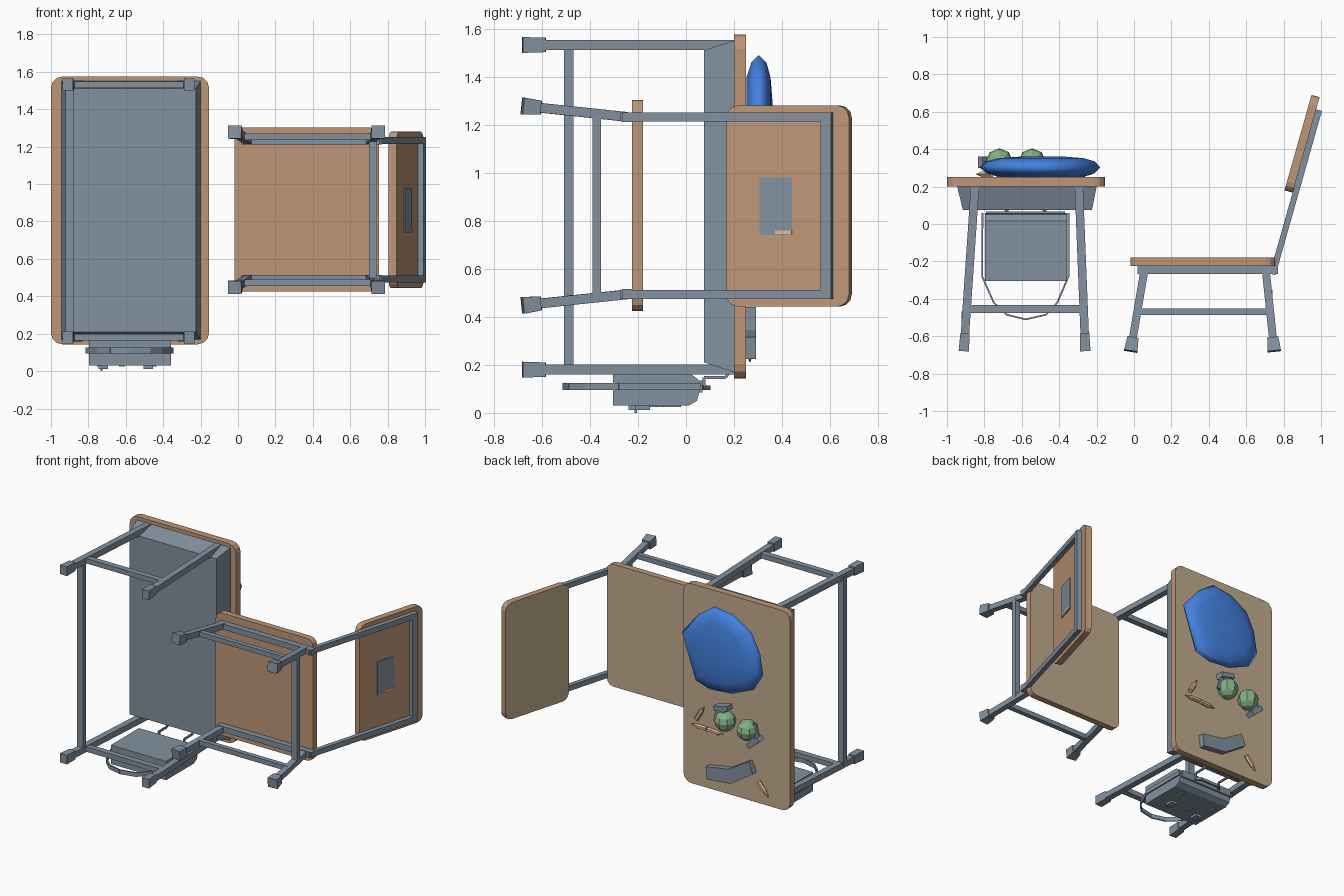
import bpy, bmesh, math
from mathutils import Vector as V

if "Cube" in bpy.data.objects:
    bpy.data.objects.remove(bpy.data.objects["Cube"])


def mat(name, rgb):
    m = bpy.data.materials.new(name)
    m.diffuse_color = [(c / 255 / 12.92 if c < 11 else ((c / 255 + .055) / 1.055) ** 2.4) for c in rgb] + [1]
    m.use_nodes = True
    m.node_tree.nodes["Principled BSDF"].inputs["Base Color"].default_value = m.diffuse_color
    return m


STEEL = mat("steel grey", (130, 145, 159))
BROWN = mat("wood brown", (190, 151, 119))
TAN = mat("wood tan", (194, 172, 141))
BLUE = mat("cloth blue", (68, 130, 225))
GREEN = mat("green", (132, 176, 136))
BRASS = mat("brass", (222, 186, 144))


def finish(name, bm, mats, smooth=False):
    bmesh.ops.recalc_face_normals(bm, faces=bm.faces)
    me = bpy.data.meshes.new(name)
    bm.to_mesh(me)
    bm.free()
    ob = bpy.data.objects.new(name, me)
    bpy.context.collection.objects.link(ob)
    for m in mats:
        me.materials.append(m)
    if smooth:
        for p in me.polygons:
            p.use_smooth = True
    return ob


def loft(name, rings, mats, smooth=False):
    """Closed skin through rings of equal point count, capped at both ends."""
    bm = bmesh.new()
    vs = [[bm.verts.new(p) for p in r] for r in rings]
    n = len(vs[0])
    for a, b in zip(vs, vs[1:]):
        for i in range(n):
            j = (i + 1) % n
            bm.faces.new((a[i], a[j], b[j], b[i]))
    bm.faces.new(vs[0])
    cap = bm.faces.new(vs[-1])
    cap.material_index = len(mats) - 1
    return finish(name, bm, mats, smooth)


def bar(name, p, q, w=.04, h=.04, m=STEEL, hint=(0, 0, 1), flare=1):
    """Square bar; w runs across the hint direction, h along it."""
    p, q = V(p), V(q)
    d = (q - p).normalized()
    s = d.cross(V(hint)).normalized()
    t = s.cross(d)
    ring = lambda c, k: [c + s * w / 2 * a * k + t * h / 2 * b * k for a, b in ((-1, -1), (1, -1), (1, 1), (-1, 1))]
    return loft(name, [ring(p, 1), ring(q, flare)], [m])


def box(name, lo, hi, m=STEEL):
    ring = lambda y: [(lo[0], y, lo[2]), (hi[0], y, lo[2]), (hi[0], y, hi[2]), (lo[0], y, hi[2])]
    return loft(name, [ring(lo[1]), ring(hi[1])], [m])


def board(name, o, U, N, length, z0, z1, thick, r):
    """Rounded board: brown underside and edges, tan upper face."""
    o, U, N = V(o), V(U), V(N)
    pts = []
    for k, (cu, cz) in enumerate(((length - r, z1 - r), (r, z1 - r), (r, z0 + r), (length - r, z0 + r))):
        for i in range(4):
            a = math.pi / 2 * (k + i / 3)
            pts.append((cu + r * math.cos(a), cz + r * math.sin(a)))
    rings = [[o + U * u + N * t + V((0, 0, z)) for u, z in pts] for t in (0, thick)]
    return loft(name, rings, [BROWN, TAN])


X, Y = (1, 0, 0), (0, 1, 0)

# Desk: top, tapered tray, legs, feet and stretchers
board("desk_top", (-1, .2, 0), X, Y, .845, .143, 1.575, .05, .06)
tray = lambda x0, x1, y, z0, z1: [(x0, y, z0), (x1, y, z0), (x1, y, z1), (x0, y, z1)]
loft("desk_tray", [tray(-.945, -.2, .2, .17, 1.55), tray(-.915, -.225, .075, .21, 1.51)], [STEEL])
for z in (.18, 1.532):
    for xa, xb in ((-.85, -.91), (-.295, -.26)):
        at = lambda y: (xa + (xb - xa) * (.2 - y) / .88, y, z)
        bar("desk_leg", at(.2), at(-.62), .045, .042)
        bar("desk_foot", at(-.585), at(-.68), .05, .06, flare=1.1)
    bar("desk_side_stretcher", (-.9, -.455, z), (-.265, -.455, z), .042, .035)
bar("desk_back_stretcher", (-.9, -.488, .18), (-.9, -.488, 1.532), .045, .038, hint=Y)

# Chair: seat, rails, splayed legs, stretchers
board("seat", (-.02, -.225, 0), X, Y, .775, .425, 1.303, .045, .05)
for s in (-1, 1):
    zz = lambda d: .863 + s * d
    bar("seat_rail", (.02, -.246, zz(.368)), (.77, -.246, zz(.368)), .042, .04)
    for xa, xb in ((.055, -.018), (.705, .75)):
        at = lambda k: (xa + (xb - xa) * k, -.25 - .43 * k, zz(.37 + .045 * k))
        bar("chair_leg", at(0), at(.88), .042, .04)
        bar("chair_foot", at(.83), at(1), .06, .058, flare=1.2)
    bar("chair_side_stretcher", (.02, -.47, zz(.39)), (.73, -.47, zz(.39)), .034, .034)
bar("chair_back_stretcher", (.72, -.372, zz(-.38)), (.72, -.372, zz(.38)), .04, .036, hint=Y)

# Backrest: leaning board with a bent frame behind it
a = math.radians(15.8)
U, N = V((math.sin(a), math.cos(a), 0)), V((-math.cos(a), math.sin(a), 0))
base = V((.848, .168, 0))
board("backrest", base, U, N, .53, .443, 1.28, .045, .05)
on_back = lambda u, z, off: base + U * u - N * off + V((0, 0, z))
for z in (.493, 1.232):
    bar("backrest_post", on_back(-.45, z, .016), on_back(.455, z, .016), .032, .038)
bar("backrest_cross_bar", on_back(.44, .475, .016), on_back(.44, 1.25, .016), .032, .045, hint=U)
bar("backrest_plate", on_back(.145, .86, .002), on_back(.285, .86, .002), .008, .24)
bar("backrest_plate_strip", on_back(.212, .752, .005), on_back(.285, .752, .005), .008, .016, BRASS)

# Bag: body with a rounded upper end, side band, carrying strap and hooks
prof = [(-.305, .165), (.015, .165), (.05, .14), (.06, .1), (.045, .05), (.01, .03), (-.305, .03)]
loft("bag_body", [[(x, y, z) for y, z in prof] for x in (-.797, -.358)], [STEEL])
box("bag_flap_band", (-.79, .055, .085), (-.37, .068, .135))
path = [(-.81, .06), (-.812, -.28), (-.75, -.42), (-.68, -.485), (-.58, -.51), (-.47, -.485),
        (-.41, -.42), (-.35, -.28), (-.35, .06)]
for p, q in zip(path, path[1:]):
    bar("bag_strap", (*p, .11), (*q, .11), .009, .03)
grip = [(-.69, .065), (-.65, .095), (-.51, .095), (-.47, .065)]
for p, q in zip(grip, grip[1:]):
    bar("bag_grip", (*p, .105), (*q, .105), .012, .02)
for x in (-.68, -.48):
    hook = [(x, .075, .1), (x, .075, .148), (x, .165, .148), (x, .185, .175)]
    for p, q in zip(hook, hook[1:]):
        bar("bag_hook", p, q, .012, .012, hint=X)
for x, y in ((-.72, -.21), (-.48, -.18)):
    box("bag_buckle", (x - .025, y - .03, .012), (x + .025, y + .03, .03))
for x, y in ((-.74, -.08), (-.62, -.16), (-.45, -.06)):
    box("bag_patch", (x - .015, y - .04, .024), (x + .015, y + .04, .03), GREEN)
box("bag_pin", (-.735, -.215, 0), (-.725, -.205, .014))

# Blue cloth cap: pillow shaped, lying on the desk
cap = [(-.18, 1.24), (-.31, 1.4), (-.44, 1.49), (-.59, 1.47), (-.73, 1.385), (-.8, 1.25), (-.825, 1.1),
       (-.75, .975), (-.58, .9), (-.4, .885), (-.29, .92)]
ring = lambda k, y: [(-.48 + (x + .48) * k, y, 1.18 + (z - 1.18) * k) for x, z in cap]
loft("cloth_cap", [ring(.7, .252), ring(.9, .272), ring(1, .302), ring(.9, .335), ring(.7, .352), ring(.3, .362)],
     [BLUE], True)

# Grenades: low-poly bodies with cap and lever
for x, z, dx, dz in ((-.545, .71, .02, .09), (-.72, .69, -.06, -.07)):
    bm = bmesh.new()
    bmesh.ops.create_uvsphere(bm, u_segments=8, v_segments=6, radius=.073)
    bmesh.ops.translate(bm, verts=bm.verts, vec=(x, .332, z))
    finish("grenade_body", bm, [GREEN])
    c, d = V((x, .33, z)), V((dx, 0, dz))
    bar("grenade_neck", c + d * .5, c + d * 1.15, .05, .05, hint=Y)
    side = V((dz, 0, -dx)).normalized() * .055
    bar("grenade_lever", c + d * 1.1 + side * .5, c + side * 1.5 - d * .1, .03, .014, hint=Y)
    bar("grenade_cap", c + d - side, c + d + side, .035, .06, hint=Y)

# Curved magazine
mag = [(-.36, .315), (-.54, .345), (-.70, .44), (-.735, .36), (-.56, .245), (-.37, .225)]
loft("magazine", [[(x, y, z) for x, z in mag] for y in (.25, .292)], [STEEL])


# Loose cartridges
def cartridge(x, z, ang):
    d, c = V((math.cos(ang), 0, math.sin(ang))), V((x, .266, z))
    s = V((-d.z, 0, d.x))
    rings = []
    for t, r in ((-.06, .016), (.015, .016), (.03, .011), (.062, .003)):
        rings.append([c + d * t + (s * math.cos(k * math.pi / 3) + V(Y) * math.sin(k * math.pi / 3)) * r
                      for k in range(6)])
    loft("cartridge", rings, [BRASS])


for x, z, ang in ((-.3, .675, 2.1), (-.29, .575, 0), (-.42, .57, 3.2), (-.8, .26, 4.0)):
    cartridge(x, z, ang)
